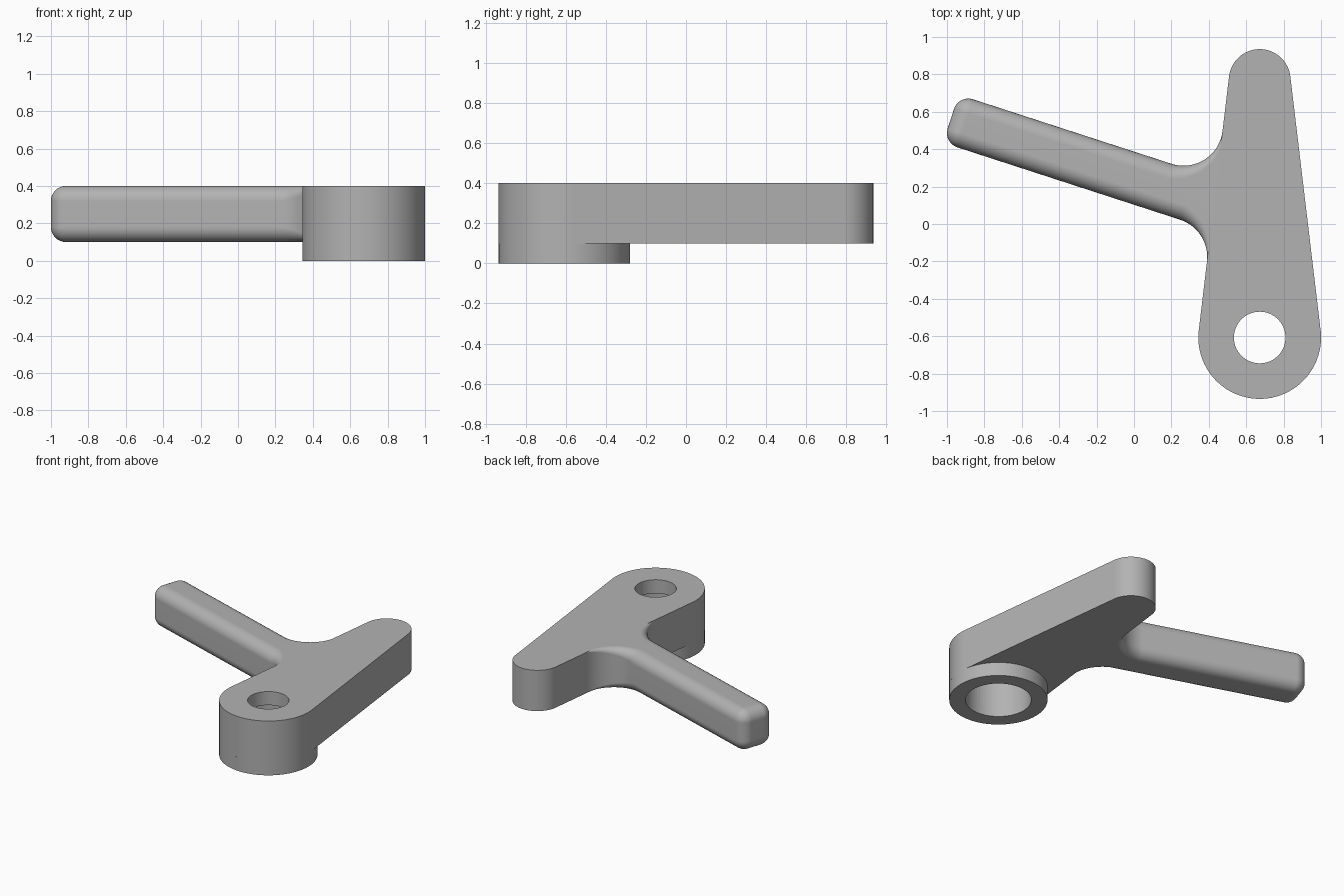
import bpy, bmesh, math
from mathutils import Vector

cube = bpy.data.objects.get("Cube")
if cube:
    bpy.data.objects.remove(cube, do_unlink=True)

grey = bpy.data.materials.new("plain grey")
grey.use_nodes = True
COLOUR = (0.45, 0.45, 0.45, 1)
grey.diffuse_color = COLOUR
grey.node_tree.nodes["Principled BSDF"].inputs["Base Color"].default_value = COLOUR

LOW, TOP = 0.1, 0.4
BIG, BIG_R = Vector((0.672, -0.607)), 0.328
TIP, TIP_R = Vector((0.672, 0.77)), 0.165
HOLE_R, BORE_R, LEDGE = 0.138, 0.22, 0.3
TILT = math.asin((BIG_R - TIP_R) / (TIP - BIG).y)


def make_object(name, bm):
    bmesh.ops.remove_doubles(bm, verts=bm.verts, dist=1e-5)
    bmesh.ops.recalc_face_normals(bm, faces=bm.faces)
    mesh = bpy.data.meshes.new(name)
    bm.to_mesh(mesh)
    bm.free()
    mesh.materials.append(grey)
    obj = bpy.data.objects.new(name, mesh)
    bpy.context.collection.objects.link(obj)
    return obj


def smooth(obj):
    bpy.ops.object.select_all(action="DESELECT")
    obj.select_set(True)
    bpy.context.view_layer.objects.active = obj
    bpy.ops.object.shade_smooth_by_angle(angle=math.radians(35))
    obj.modifiers.new("flat face normals", "WEIGHTED_NORMAL").keep_sharp = True


def polar(angle):
    return Vector((math.cos(angle), math.sin(angle)))


def arc(centre, radius, start, end, steps):
    return [centre + radius * polar(start + (end - start) * i / steps) for i in range(steps + 1)]


def prism(name, outline, z0, z1):
    bm = bmesh.new()
    base = bm.faces.new([bm.verts.new((p.x, p.y, z0)) for p in outline])
    geom = bmesh.ops.extrude_face_region(bm, geom=[base], use_keep_orig=True)["geom"]
    bmesh.ops.translate(bm, vec=(0, 0, z1 - z0), verts=[v for v in geom if isinstance(v, bmesh.types.BMVert)])
    return make_object(name, bm)


# Tapered arm plate: two round ends joined by tangent sides
outline = arc(TIP, TIP_R, TILT, math.pi - TILT, 32) + arc(BIG, BIG_R, math.pi - TILT, 2 * math.pi + TILT, 48)
plate = prism("arm_plate", outline, LOW, TOP)

# Stepped hole: wide bore from below, narrow hole through the top lip
for name, radius, z0, z1 in (("bore_cutter", BORE_R, 0, LEDGE), ("hole_cutter", HOLE_R, 0.2, 0.5)):
    cutter = prism(name, arc(BIG, radius, 0, math.tau, 64)[:-1], z0, z1)
    cutter.hide_render = True
    cutter.hide_set(True)
    cut = plate.modifiers.new(name, "BOOLEAN")
    cut.operation, cut.solver, cut.object = "DIFFERENCE", "EXACT", cutter
smooth(plate)

# Boss ring under the big end
bm = bmesh.new()
section = [(BIG_R, LOW), (BIG_R, 0), (BORE_R, 0), (BORE_R, LOW)]
points = [bm.verts.new((BIG.x + r, BIG.y, z)) for r, z in section]
edges = [bm.edges.new(pair) for pair in zip(points, points[1:])]
bmesh.ops.spin(bm, geom=points + edges, cent=(BIG.x, BIG.y, 0), axis=(0, 0, 1), angle=math.tau, steps=64)
smooth(make_object("boss_ring", bm))

# Handle: rounded bar lofted into the plate side through two fillets
AXIS_POINT = Vector((0.2, 0.18))
OUT = polar(math.radians(162))
SIDE = polar(math.radians(72))
HALF_W, LENGTH, ROUND, FILLET = 0.135, 1.24, 0.08, 0.21
MID, HALF_H = (LOW + TOP) / 2, (TOP - LOW) / 2
WALL = polar(math.pi - TILT)


def fillet_stations(side, steps):
    """Points and outward directions along the fillet from bar to plate."""
    a = WALL.dot(BIG) + BIG_R + FILLET
    b = side.dot(AXIS_POINT) + HALF_W + FILLET
    det = WALL.x * side.y - WALL.y * side.x
    centre = Vector(((a * side.y - b * WALL.y) / det, (b * WALL.x - a * side.x) / det))
    directions = [side.slerp(WALL, i / steps) for i in range(steps + 1)]
    return [(centre - FILLET * m, m) for m in directions]


def ring(bm, upper, lower, half_h, radius):
    """One rounded cross-section between an upper and a lower side station."""
    quarter = [math.pi / 2 * i / 8 for i in range(9)]
    loop = []
    for (p, m), signs in ((upper, (1, -1)), (lower, (-1, 1))):
        for sign, first in zip(signs, (True, False)):
            for a in quarter if first else reversed(quarter):
                q = p - m * radius * (1 - math.sin(a))
                z = MID + sign * (half_h - radius + radius * math.cos(a))
                loop.append(bm.verts.new((q.x, q.y, z)))
    return loop


bm = bmesh.new()
rings = []
# Rounded free end
for i in range(9):
    a = math.pi / 2 * (1 - i / 8)
    inset = ROUND * (1 - math.cos(a))
    centre = AXIS_POINT + OUT * (LENGTH - ROUND + ROUND * math.sin(a))
    half = (HALF_W - inset) * SIDE
    rings.append(ring(bm, (centre + half, SIDE), (centre - half, -SIDE), HALF_H - inset, ROUND - inset))
bm.faces.new([rings[0][i] for i in (0, 9, 18, 27)])
# Fillets, with the edge rounding fading out at the plate
STEPS = 20
for i, (u, v) in enumerate(zip(fillet_stations(SIDE, STEPS), fillet_stations(-SIDE, STEPS))):
    rings.append(ring(bm, u, v, HALF_H, ROUND * (1 - i / STEPS)))
for r, s in zip(rings, rings[1:]):
    for i in range(len(r)):
        j = (i + 1) % len(r)
        bm.faces.new((r[i], r[j], s[j], s[i]))
smooth(make_object("handle", bm))
